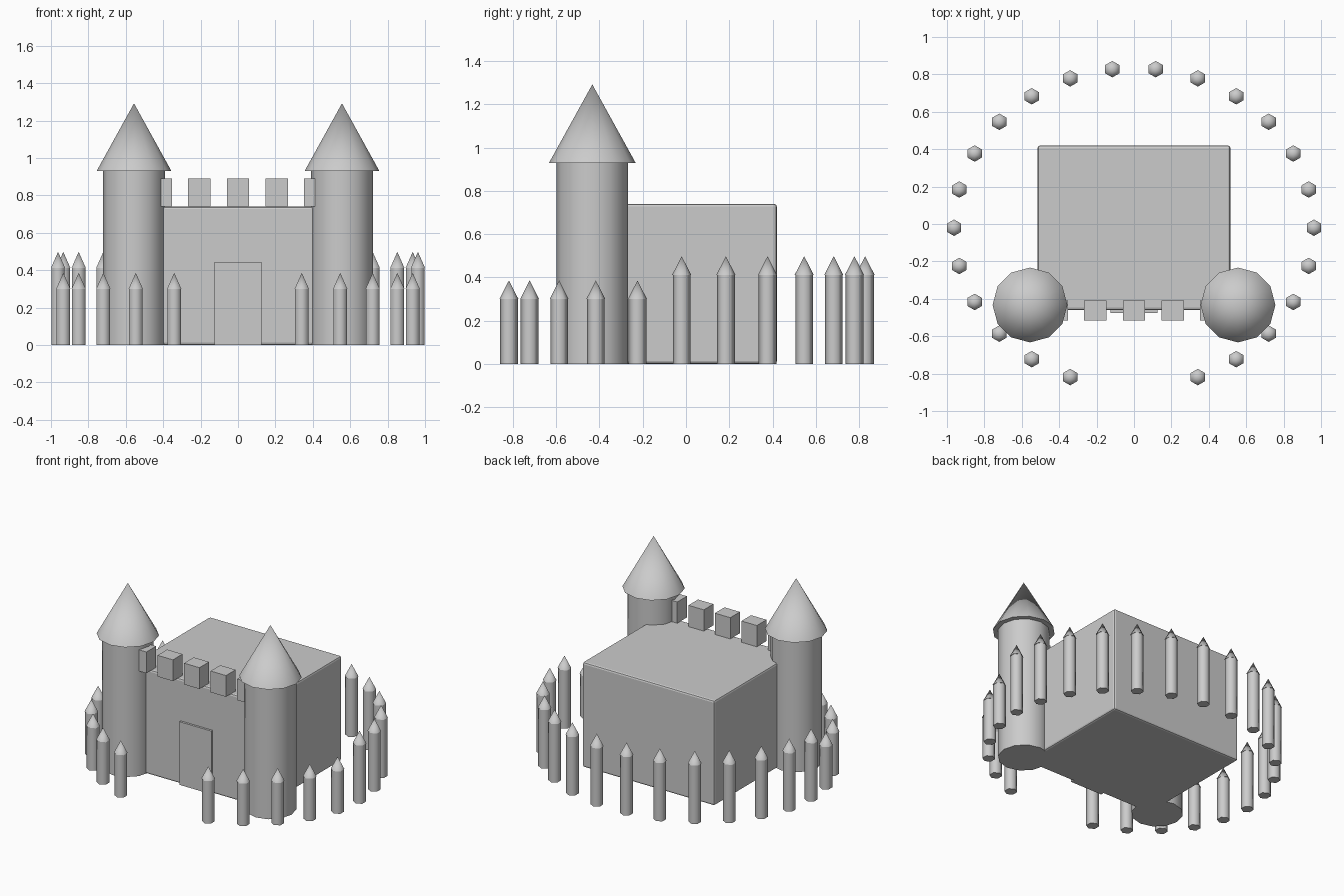
import bpy
import bmesh
from math import sin, cos, pi, radians
from mathutils import Matrix

if "Cube" in bpy.data.objects:
    bpy.data.objects.remove(bpy.data.objects["Cube"])

CENTRE_Y = -0.02


def finish(bm, name, smooth_angle=None):
    mesh = bpy.data.meshes.new(name)
    bm.to_mesh(mesh)
    bm.free()
    if smooth_angle:
        mesh.shade_smooth()
        mesh.set_sharp_from_angle(angle=radians(smooth_angle))
    obj = bpy.data.objects.new(name, mesh)
    bpy.context.collection.objects.link(obj)
    return obj


def box(name, lo, hi, bevel=0.0):
    bm = bmesh.new()
    size = [b - a for a, b in zip(lo, hi)]
    mid = [(a + b) / 2 for a, b in zip(lo, hi)]
    bmesh.ops.create_cube(bm, size=1, matrix=Matrix.Translation(mid) @ Matrix.Diagonal((*size, 1)))
    if bevel:
        bmesh.ops.bevel(bm, geom=bm.edges[:], offset=bevel, segments=2,
                        profile=0.5, affect='EDGES')
    return finish(bm, name)


def add_round(bm, x, y, z0, z1, r0, r1, sides):
    bmesh.ops.create_cone(bm, cap_ends=True, segments=sides, radius1=r0, radius2=r1,
                          depth=z1 - z0, matrix=Matrix.Translation((x, y, (z0 + z1) / 2)))


def round_part(name, *args):
    bm = bmesh.new()
    add_round(bm, *args)
    return finish(bm, name, 65)


# Main hall and door
box("keep", (-0.515, -0.46, 0), (0.515, 0.42, 0.74), 0.013)
box("door", (-0.125, -0.475, 0), (0.125, -0.44, 0.445))

# Battlements over the front wall
for i in range(-2, 3):
    x = i * 0.207
    box(f"battlement_{i + 3}", (x - 0.06, -0.515, 0.74), (x + 0.06, -0.408, 0.89))

# Corner towers with pointed roofs
for side, label in ((-1, "left"), (1, "right")):
    x = side * 0.556
    round_part(f"{label}_tower", x, -0.433, 0, 0.93, 0.166, 0.166, 12)
    round_part(f"{label}_roof", x, -0.433, 0.93, 1.292, 0.2, 0, 12)

# Palisade on an oval, lower at the front, with a gap before the door
COUNT = 26
for i in range(COUNT):
    a = 2 * pi * i / COUNT
    x, y = 0.962 * cos(a), CENTRE_Y + 0.854 * sin(a)
    if y < 0 and abs(x) < 0.2:
        continue
    top = 0.30 if y < -0.1 else 0.412
    round_part(f"fence_post_{i}", x, y, 0, top, 0.041, 0.041, 6)
    round_part(f"fence_tip_{i}", x, y, top, top + 0.086, 0.044, 0, 6)
